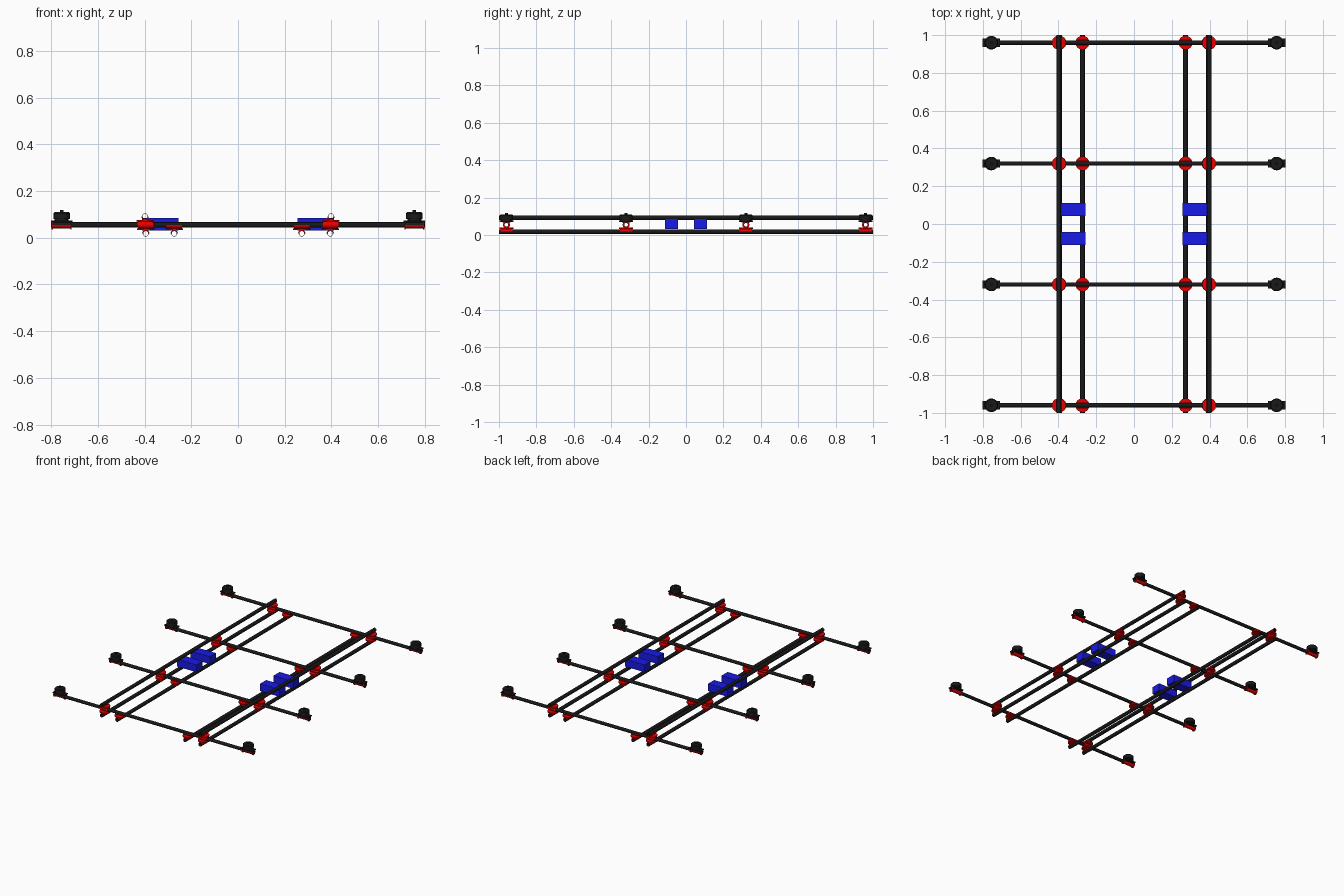
import bpy, bmesh
from math import pi, sin, cos
from mathutils import Matrix

if "Cube" in bpy.data.objects:
    bpy.data.objects.remove(bpy.data.objects["Cube"])


def mat(name, rgb):
    m = bpy.data.materials.new(name)
    m.diffuse_color = (*rgb, 1)
    m.use_nodes = True
    m.node_tree.nodes["Principled BSDF"].inputs["Base Color"].default_value = m.diffuse_color
    return m


BLACK = mat("carbon_black", (0.01, 0.01, 0.01))
RED = mat("clamp_red", (0.8, 0.0, 0.0))
BLUE = mat("battery_blue", (0.01, 0.01, 0.8))
ZL, ZA, ZU = 0.018, 0.055, 0.092      # lower rails, arms, upper rails
R = 0.0125                            # tube radius


def add_pipe(bm, ro, ri, length, axis, loc, a0=0.0, a1=2 * pi, n=20):
    """Hollow pipe, or part of one, lying along X or Y."""
    full = a1 - a0 > 6.28
    count = n if full else n + 1
    rows = []
    for i in range(count):
        a = a0 + (a1 - a0) * i / n
        row = []
        for r, s in ((ro, -.5), (ro, .5), (ri, .5), (ri, -.5)):
            u, h, l = r * cos(a), r * sin(a), s * length
            p = (l, u, h) if axis == 'X' else (u, l, h)
            row.append(bm.verts.new([p[k] + loc[k] for k in range(3)]))
        rows.append(row)
    for i in range(n):
        a, b = rows[i], rows[(i + 1) % count]
        for k in range(4):
            bm.faces.new((a[k], a[(k + 1) % 4], b[(k + 1) % 4], b[k]))
    if not full:
        bm.faces.new(rows[0])
        bm.faces.new(rows[-1])


def add_disc(bm, r, z0, z1, n=24, r2=None):
    bmesh.ops.create_cone(bm, cap_ends=True, segments=n, radius1=r, radius2=r2 or r,
                          depth=z1 - z0, matrix=Matrix.Translation((0, 0, (z0 + z1) / 2)))


def add_box(bm, size, loc):
    bmesh.ops.create_cube(bm, size=1, matrix=Matrix.Translation(loc) @ Matrix.Diagonal((*size, 1)))


def finish(bm, name, material):
    bmesh.ops.recalc_face_normals(bm, faces=bm.faces[:])
    me = bpy.data.meshes.new(name)
    bm.to_mesh(me)
    bm.free()
    me.materials.append(material)
    me.shade_smooth()
    me.set_sharp_from_angle(angle=0.6)
    return me


def place(me, name, loc):
    ob = bpy.data.objects.new(name, me)
    ob.location = loc
    bpy.context.collection.objects.link(ob)
    return ob


# long rails and cross arms
bm = bmesh.new()
add_pipe(bm, R, 0.0105, 2.0, 'Y', (0, 0, 0))
rail = finish(bm, "rail", BLACK)
bm = bmesh.new()
add_pipe(bm, 0.0115, 0.0095, 1.6, 'X', (0, 0, 0))
arm = finish(bm, "arm", BLACK)

# clamp: round plate with a saddle for the arm and a crossed one for the rail
bm = bmesh.new()
add_disc(bm, 0.037, -0.0035, 0.0035)
add_pipe(bm, 0.0155, 0.0115, 0.066, 'X', (0, 0, 0.0185), pi, 2 * pi, 12)
add_pipe(bm, 0.0160, 0.0125, 0.066, 'Y', (0, 0, -0.0185), 0, pi, 12)
lower_clamp = finish(bm, "lower_clamp", RED)
upper_clamp = lower_clamp.copy()
upper_clamp.transform(Matrix.Rotation(pi, 4, 'X'))

# motor mount: red saddle under the arm end, black plate on top
bm = bmesh.new()
add_pipe(bm, 0.0145, 0.0115, 0.084, 'X', (0, 0, ZA), pi, 2 * pi, 12)
for s in (-1, 1):
    add_pipe(bm, 0.019, 0.0115, 0.005, 'X', (s * 0.0405, 0, ZA))
mount = finish(bm, "motor_saddle", RED)
bm = bmesh.new()
add_box(bm, (0.092, 0.044, 0.007), (0, 0, 0.0705))
plate = finish(bm, "motor_plate", BLACK)

# motor: can with chamfered rim and a short shaft
bm = bmesh.new()
add_disc(bm, 0.030, 0.073, 0.080)
add_disc(bm, 0.036, 0.080, 0.105)
add_disc(bm, 0.036, 0.105, 0.110, r2=0.031)
add_disc(bm, 0.008, 0.110, 0.118, 12)
motor = finish(bm, "motor", BLACK)

# battery
bm = bmesh.new()
add_box(bm, (0.155, 0.07, 0.053), (0, 0, 0))
battery = finish(bm, "battery", BLUE)

for side, s in (("left", -1), ("right", 1)):
    place(rail, f"upper_rail_{side}", (s * 0.398, 0, ZU))
    place(rail, f"outer_lower_rail_{side}", (s * 0.395, 0, ZL))
    place(rail, f"inner_lower_rail_{side}", (s * 0.273, 0, ZL))
    for y in (-0.077, 0.077):
        place(battery, f"battery_{side}", (s * 0.333, y, 0.0585))

for i, y in enumerate((-0.96, -0.32, 0.32, 0.96)):
    place(arm, f"cross_arm_{i + 1}", (0, y, ZA))
    for side, s in (("left", -1), ("right", 1)):
        place(lower_clamp, f"inner_clamp_{side}_{i + 1}", (s * 0.273, y, (ZL + ZA) / 2))
        place(lower_clamp, f"outer_clamp_{side}_{i + 1}", (s * 0.395, y, (ZL + ZA) / 2))
        place(upper_clamp, f"upper_clamp_{side}_{i + 1}", (s * 0.398, y, (ZU + ZA) / 2))
        for me in (mount, plate, motor):
            place(me, f"{me.name}_{side}_{i + 1}", (s * 0.755, y, 0))
